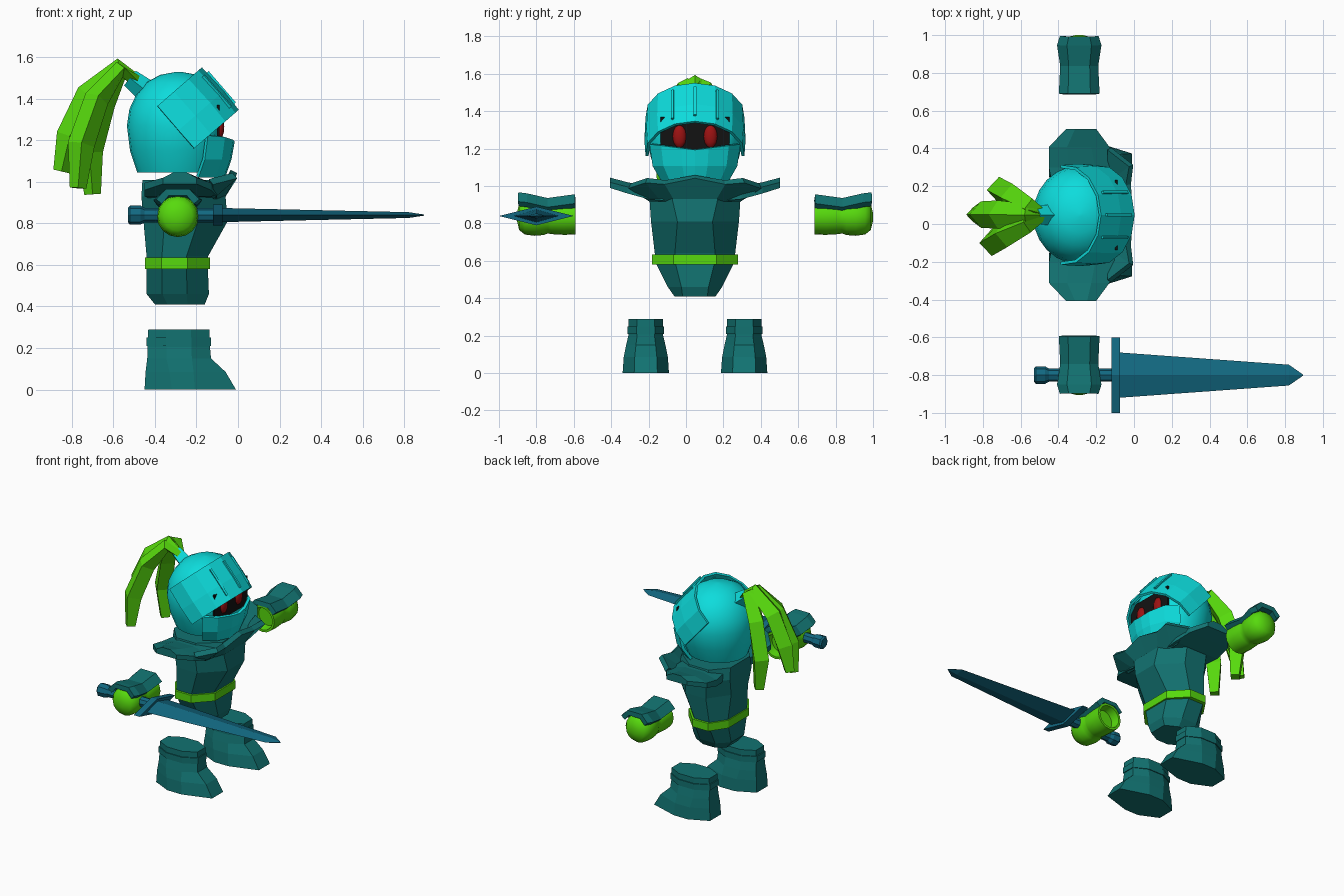
import bpy, bmesh, math
from mathutils import Vector

if "Cube" in bpy.data.objects:
    bpy.data.objects.remove(bpy.data.objects["Cube"])

CY = 0.048      # symmetry plane of the body
HX = -0.285     # body axis in x


def material(name, rgb):
    m = bpy.data.materials.new(name)
    m.diffuse_color = (*rgb, 1)
    m.use_nodes = True
    m.node_tree.nodes["Principled BSDF"].inputs["Base Color"].default_value = m.diffuse_color
    return m


CYAN = material("helmet_cyan", (0.004, 0.72, 0.72))
TEAL = material("armor_teal", (0.006, 0.17, 0.165))
GREEN = material("bright_green", (0.095, 0.70, 0.004))
BLUE = material("sword_blue", (0.006, 0.14, 0.22))
BLACK = material("face_black", (0.006, 0.006, 0.006))
RED = material("eye_red", (0.33, 0.006, 0.006))


def loft(name, rings, mat, smooth=None, wrap=True, thick=0):
    """Skin a row of equal-length point rings; thick turns an open sheet into a shell."""
    bm = bmesh.new()
    vs = [[bm.verts.new(p) for p in r] for r in rings]
    n = len(rings[0])
    for a, b in zip(vs, vs[1:]):
        for i in range(n if wrap else n - 1):
            j = (i + 1) % n
            bm.faces.new((a[i], a[j], b[j], b[i]))
    if wrap:
        bm.faces.new(vs[0])
        bm.faces.new(vs[-1])
    bmesh.ops.recalc_face_normals(bm, faces=bm.faces)
    me = bpy.data.meshes.new(name)
    bm.to_mesh(me)
    bm.free()
    ob = bpy.data.objects.new(name, me)
    bpy.context.collection.objects.link(ob)
    me.materials.append(mat)
    if thick:
        mod = ob.modifiers.new("shell", 'SOLIDIFY')
        mod.thickness, mod.offset = thick, 0
    if smooth:
        bpy.ops.object.select_all(action='DESELECT')
        ob.select_set(True)
        bpy.context.view_layer.objects.active = ob
        bpy.ops.object.shade_smooth_by_angle(angle=math.radians(smooth))
    return ob


def octagon(x0, x1, cy, hy, z, back=0.25, front=0.35, flat=0.5):
    """Chamfered outline in the horizontal plane."""
    w = x1 - x0
    return [(x0, cy - hy * flat, z), (x0 + w * back, cy - hy, z), (x1 - w * front, cy - hy, z),
            (x1, cy - hy * flat, z), (x1, cy + hy * flat, z), (x1 - w * front, cy + hy, z),
            (x0 + w * back, cy + hy, z), (x0, cy + hy * flat, z)]


def ellipse(cx, cy, z, rx, ry, n=24, xmax=9):
    return [(min(cx + rx * math.cos(t), xmax), cy + ry * math.sin(t), z)
            for t in (2 * math.pi * i / n for i in range(n))]


def box(name, x, y, z, mat):
    return loft(name, [[(a, y[0], z[0]), (a, y[1], z[0]), (a, y[1], z[1]), (a, y[0], z[1])] for a in x], mat)


# Torso, belt
loft("torso", [octagon(a, b, CY, h, z, flat=f) for z, a, b, h, f in (
    (0.41, -0.40, -0.16, 0.11, 0.6), (0.46, -0.44, -0.14, 0.145, 0.5), (0.58, -0.44, -0.145, 0.205, 0.5),
    (0.64, -0.44, -0.145, 0.215, 0.5), (0.81, -0.455, -0.05, 0.235, 0.4), (0.93, -0.465, -0.06, 0.243, 0.5),
    (1.01, -0.46, -0.08, 0.22, 0.5))], TEAL)
loft("belt", [octagon(-0.447, -0.135, CY, 0.23, z) for z in (0.58, 0.635)], GREEN)

# Collar lip rising from the chest
lip = [(-0.35, -0.13, 1.0), (-0.26, -0.015, 1.03), (-0.16, -0.03, 1.02), (0, -0.02, 1.05),
       (0.16, -0.03, 1.02), (0.26, -0.015, 1.03), (0.35, -0.13, 1.0)]
loft("collar_lip", [[(-0.13 if abs(o) > 0.2 else -0.08, CY + o * 0.68, 0.93) for o, x, z in lip],
                    [(x, CY + o, z) for o, x, z in lip]], TEAL, wrap=False, thick=0.035)

# Shoulder pads
for s, side in ((-1, "right"), (1, "left")):
    rings = []
    for off, x0, x1, z0, z1 in ((0.14, -0.43, -0.10, 0.92, 1.0), (0.25, -0.45, -0.10, 0.93, 1.0),
                                (0.36, -0.45, -0.13, 0.96, 1.02), (0.455, -0.36, -0.20, 0.99, 1.045)):
        y, w = CY + s * off, x1 - x0
        rings.append([(x0, y, z0), (x1, y, z0), (x1, y, z1 - 0.025), (x1 - w * 0.3, y, z1),
                      (x0 + w * 0.3, y, z1), (x0, y, z1 - 0.025)])
    loft(side + "_shoulder_pad", rings, TEAL)

# Helmet dome with a flat cut for the face
loft("helmet_dome", [ellipse(HX, CY, z, rx, ry, xmax=-0.095) for z, rx, ry in (
    (1.045, 0.20, 0.19), (1.15, 0.235, 0.235), (1.27, 0.25, 0.262), (1.35, 0.238, 0.25),
    (1.42, 0.205, 0.22), (1.48, 0.155, 0.165), (1.515, 0.09, 0.095), (1.53, 0.01, 0.01))], CYAN, smooth=45)
box("face", (-0.10, -0.088), (CY - 0.185, CY + 0.185), (1.17, 1.37), BLACK)

# Eyes
for s, side in ((-1, "right"), (1, "left")):
    loft(side + "_eye", [ellipse(-0.092, CY + s * 0.083, 1.265 + 0.06 * math.sin(a),
                                 0.004 + 0.022 * math.cos(a), 0.004 + 0.034 * math.cos(a), 12)
                         for a in (math.radians(d) for d in range(-90, 91, 30))], RED, smooth=60)

# Jaw guard
plan = [(-0.15, -0.235), (-0.07, -0.175), (-0.032, -0.07), (-0.026, 0),
        (-0.032, 0.07), (-0.07, 0.175), (-0.15, 0.235)]
loft("jaw_guard", [[(x + dx, CY + y * k, z + (0.03 * abs(y) / 0.235 if top else 0)) for x, y in plan]
                   for z, dx, k, top in ((1.025, -0.045, 0.72, 0), (1.11, -0.015, 0.93, 0), (1.195, 0, 1, 1))],
     CYAN, wrap=False, thick=0.02)

# Raised visor: a tilted arch around the dome, with narrow ribs
U, W, C = Vector((0.755, 0, 0.655)), Vector((-0.655, 0, 0.755)), Vector((-0.28, CY, 1.28))


def on_visor(t, w, r):
    return C + U * (r * math.cos(t)) + W * w + Vector((0, (r + 0.008) * math.sin(t), 0))


arch = [math.radians(-96 + 24 * i) for i in range(9)]
loft("visor", [[on_visor(t, w, 0.25 if abs(w) > 0.1 else 0.256) for t in arch]
               for w in (-0.135, -0.02, 0.135)], CYAN, wrap=False, thick=0.016)
for k in (-1, 0, 1):
    t = k * math.radians(26)
    loft("visor_rib_%d" % (k + 2), [[on_visor(t - 0.025, w, r) for r in (0.24, 0.271)] +
                                    [on_visor(t + 0.025, w, r) for r in (0.271, 0.24)]
                                    for w in (-0.10, 0.10)], CYAN)


def strand(name, path, sizes, mat):
    """Diamond-section strip along a path."""
    pts, rings = [Vector(p) for p in path], []
    for i, p in enumerate(pts):
        d = (pts[min(i + 1, len(pts) - 1)] - pts[max(i - 1, 0)]).normalized()
        side = Vector((0, 1, 0)) - d * d.y
        side.normalize()
        up = side.cross(d)
        w, h = sizes[i]
        rings.append([p + side * w, p + up * h, p - side * w, p - up * h])
    loft(name, rings, mat)


# Plume: socket and three strands
strand("plume_socket", [(-0.42, CY, 1.42), (-0.52, CY, 1.50)], [(0.06, 0.06), (0.045, 0.045)], CYAN)
size = [(0.03, 0.03), (0.06, 0.04), (0.075, 0.06), (0.07, 0.065), (0.04, 0.04)]
strand("plume_middle", [(-0.48, CY, 1.48), (-0.57, CY, 1.555), (-0.72, 0.05, 1.42),
                        (-0.81, 0.05, 1.22), (-0.85, 0.05, 1.05)], size, GREEN)
strand("plume_left", [(-0.48, CY, 1.48), (-0.56, 0.08, 1.54), (-0.65, 0.14, 1.38),
                      (-0.715, 0.18, 1.15), (-0.70, 0.18, 0.94)], size, GREEN)
strand("plume_right", [(-0.48, CY, 1.48), (-0.57, 0.01, 1.54), (-0.68, -0.05, 1.40),
                       (-0.755, -0.10, 1.18), (-0.77, -0.11, 0.97)], size, GREEN)

# Hands with hollow cuffs and back-of-hand plates
for s, side in ((-1, "right"), (1, "left")):
    prof = [(0.70, 0.01), (0.70, 0.07), (0.64, 0.078), (0.64, 0.094), (0.70, 0.096), (0.77, 0.092),
            (0.785, 0.088), (0.81, 0.097), (0.86, 0.101), (0.91, 0.094), (0.94, 0.07), (0.952, 0.02)]
    loft(side + "_hand", [[(-0.29 + r * math.cos(a), CY + s * o, 0.835 + r * math.sin(a))
                           for a in (math.pi * i / 8 for i in range(16))] for o, r in prof], GREEN, smooth=40)
    loft(side + "_hand_plate", [[(-0.29 + w * k, CY + s * o, z - d) for k, d in
                                 ((-1, 0.05), (-0.55, 0.005), (0.55, 0.005), (1, 0.05))]
                                for o, w, z in ((0.64, 0.095, 0.945), (0.79, 0.088, 0.925),
                                                (0.90, 0.105, 0.95), (0.945, 0.09, 0.955))],
         TEAL, wrap=False, thick=0.035)

# Boots with ankle bands
for s, side in ((-1, "right"), (1, "left")):
    y = CY + s * 0.263
    loft(side + "_boot", [octagon(a, b, y, h, z, 0.3, f, 0.5) for z, a, b, h, f in (
        (0, -0.45, -0.01, 0.124, 0.45), (0.085, -0.445, -0.06, 0.118, 0.4), (0.15, -0.437, -0.13, 0.105, 0.3),
        (0.205, -0.435, -0.135, 0.092, 0.3), (0.29, -0.432, -0.137, 0.092, 0.3))], TEAL)
    loft(side + "_ankle_band", [octagon(-0.441, -0.13, y, 0.098, z, 0.3, 0.3) for z in (0.21, 0.25)], TEAL)

# Sword along x
SY, SZ = -0.80, 0.84


def bar(name, sections, sides=4):
    loft(name, [[(x, SY + w * math.cos(a), SZ + h * math.sin(a))
                 for a in (2 * math.pi * i / sides for i in range(sides))] for x, w, h in sections], BLUE)


bar("sword_blade", [(-0.08, 0.12, 0.034), (0.82, 0.055, 0.014), (0.895, 0.003, 0.003)])
bar("sword_guard", [(-0.12, 0.20, 0.05), (-0.075, 0.20, 0.05)])
bar("sword_grip", [(-0.47, 0.035, 0.035), (-0.11, 0.035, 0.035)], 8)
bar("sword_pommel", [(-0.53, 0.035, 0.035), (-0.52, 0.046, 0.046), (-0.47, 0.046, 0.046), (-0.45, 0.035, 0.035)], 8)
